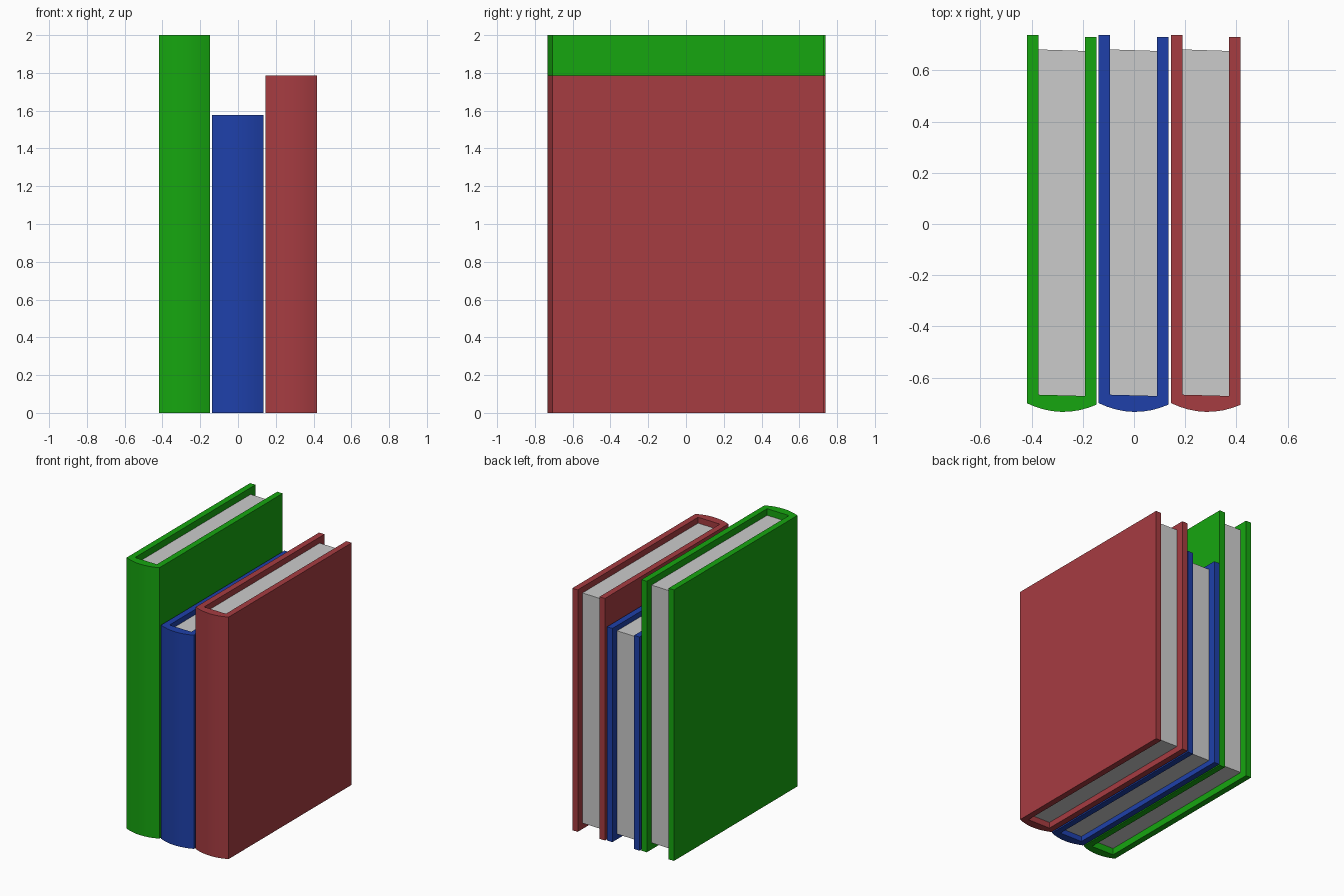
import bpy, bmesh, math

if "Cube" in bpy.data.objects:
    bpy.data.objects.remove(bpy.data.objects["Cube"])

def extrude_profile(name, pts, z0, z1, color=None):
    """Closed XY outline extruded from z0 to z1."""
    bm = bmesh.new()
    face = bm.faces.new([bm.verts.new((x, y, z0)) for x, y in pts])
    new = bmesh.ops.extrude_face_region(bm, geom=[face])["geom"]
    bmesh.ops.translate(bm, vec=(0, 0, z1 - z0),
                        verts=[v for v in new if isinstance(v, bmesh.types.BMVert)])
    bmesh.ops.recalc_face_normals(bm, faces=bm.faces)
    mesh = bpy.data.meshes.new(name)
    bm.to_mesh(mesh)
    bm.free()
    obj = bpy.data.objects.new(name, mesh)
    bpy.context.collection.objects.link(obj)
    if color:
        mat = bpy.data.materials.new(name + "_color")
        mat.diffuse_color = (*color, 1)
        mat.use_nodes = True
        mat.node_tree.nodes["Principled BSDF"].inputs["Base Color"].default_value = mat.diffuse_color
        mesh.materials.append(mat)
    bpy.ops.object.select_all(action='DESELECT')
    obj.select_set(True)
    bpy.context.view_layer.objects.active = obj
    bpy.ops.object.shade_smooth_by_angle(angle=math.radians(30))
    return obj

HALF, INNER = 0.136, 0.091      # outer and inner half thickness of a book
BULGE, STEPS = 0.031, 8         # rounded spine

def book(name, cx, height, color):
    # cover: two boards joined by a rounded spine
    spine = []
    for i in range(STEPS + 1):
        t = -1 + 2 * i / STEPS
        spine.append((cx + HALF * t, -0.703 - 0.003 * t - BULGE * (1 - t * t)))
    boards = [(cx + HALF, 0.731), (cx + INNER, 0.731), (cx + INNER, -0.672),
              (cx - INNER, -0.667), (cx - INNER, 0.738), (cx - HALF, 0.738)]
    extrude_profile(name + "_cover", spine + boards, 0, height, color)

    # page block, recessed at the top, bottom and fore edge
    recess = 0.0245 * height
    pages = [(cx - INNER, -0.667), (cx + INNER, -0.672),
             (cx + INNER, 0.676), (cx - INNER, 0.682)]
    extrude_profile(name + "_pages", pages, recess, height - recess)

book("green_book", -0.283, 2.0, (0.008, 0.38, 0.005))
book("blue_book", -0.002, 1.577, (0.013, 0.051, 0.40))
book("red_book", 0.281, 1.786, (0.38, 0.045, 0.053))
